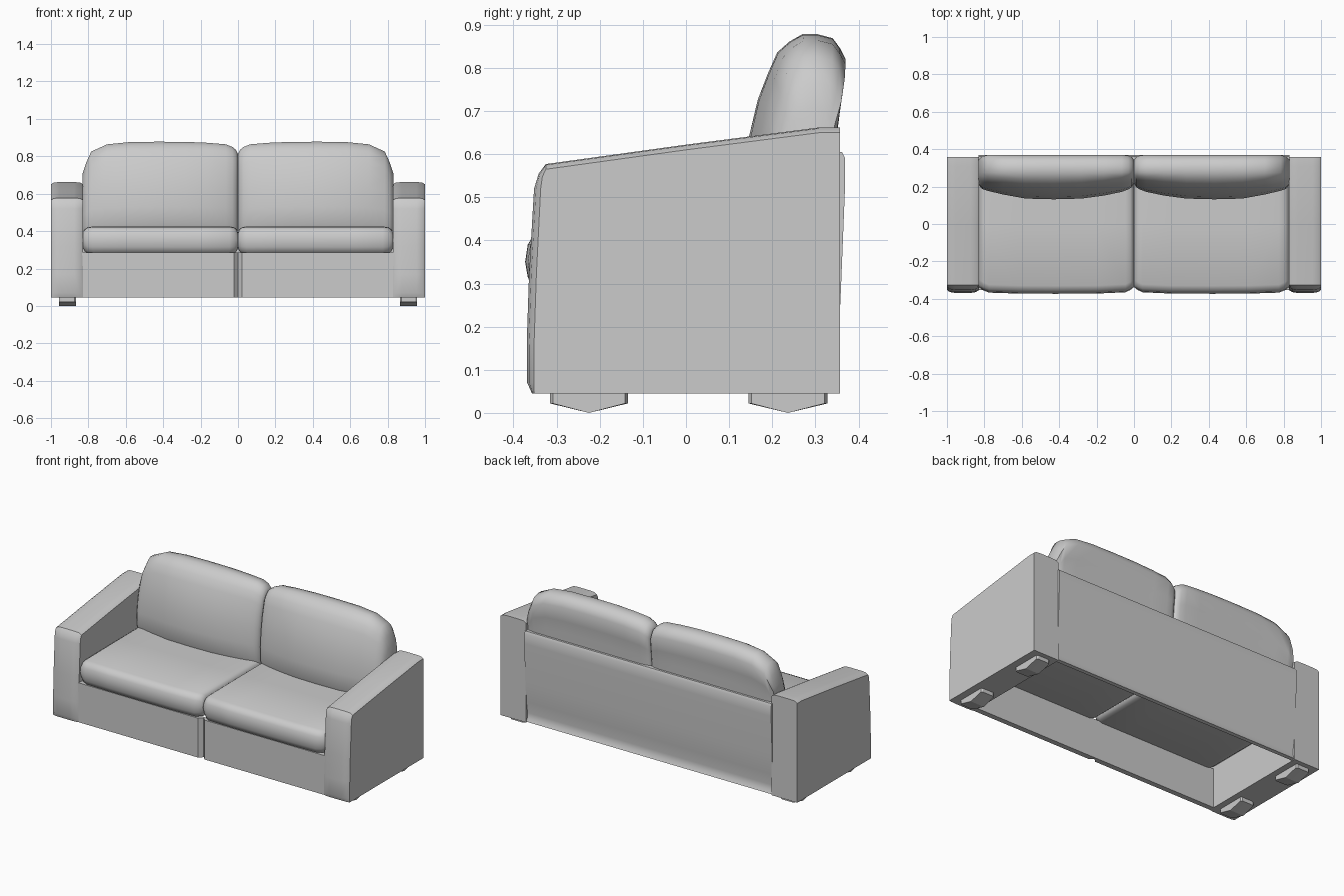
import bpy, bmesh


def loft(name, rings, angle=40, mirror_y=False):
    """Skin equal-length rings of points, cap both ends, mirror across x."""
    bm = bmesh.new()
    vs = [[bm.verts.new(p) for p in r] for r in rings]
    n = len(vs[0])
    for a, b in zip(vs, vs[1:]):
        for i in range(n):
            j = (i + 1) % n
            bm.faces.new((a[i], a[j], b[j], b[i]))
    bm.faces.new(vs[0])
    bm.faces.new(vs[-1][::-1])
    bmesh.ops.recalc_face_normals(bm, faces=bm.faces)
    me = bpy.data.meshes.new(name)
    bm.to_mesh(me)
    bm.free()
    ob = bpy.data.objects.new(name, me)
    bpy.context.collection.objects.link(ob)
    bpy.ops.object.select_all(action='DESELECT')
    ob.select_set(True)
    bpy.context.view_layer.objects.active = ob
    bpy.ops.object.shade_smooth_by_angle(angle=angle * 3.14159 / 180)
    m = ob.modifiers.new("Mirror", 'MIRROR')
    m.use_axis = (True, False, False)
    m.use_mirror_merge = False
    return ob


# Arms: sloped side profile with a padded front and top
def arm_ring(x, bulge, drop):
    return [(x, y - bulge * f, z - drop * g) for y, z, f, g in [
        (-0.352, 0.045, 0.3, 0), (-0.353, 0.07, 0.9, 0), (-0.352, 0.17, 1, 0),
        (-0.347, 0.32, 1, 0), (-0.337, 0.52, 0.9, 0), (-0.333, 0.555, 0.5, 0.6),
        (-0.325, 0.577, 0, 1), (0.0, 0.622, 0, 1), (0.31, 0.662, 0, 1),
        (0.357, 0.662, 0, 1), (0.357, 0.045, 0, 0)]]


loft("arm", [arm_ring(x, b, d) for x, b, d in [
    (0.828, 0, 0.012), (0.845, 0.012, 0.002), (0.875, 0.017, 0),
    (0.955, 0.017, 0), (0.985, 0.012, 0.002), (1.0, 0, 0.012)]])

# Front panels, pinched at the centre seam
loft("front_panel", [[(x, -0.352 + d, 0.045), (x, -0.352 + d, 0.285),
                      (x, -0.32, 0.285), (x, -0.32, 0.045)]
                     for x, d in [(0, 0.022), (0.008, 0.014), (0.022, 0), (0.835, 0)]])

# Back panel, tucked in near the floor
back = [(0.335, 0.605), (0.362, 0.605), (0.369, 0.59), (0.369, 0.53),
        (0.359, 0.28), (0.354, 0.17), (0.343, 0.10), (0.346, 0.07),
        (0.356, 0.05), (0.335, 0.047)]
loft("back_panel", [[(x, y, z) for y, z in back] for x in (0, 0.832)])

# Seat cushions
seat = [(-0.33, 0.278), (-0.355, 0.288), (-0.367, 0.315), (-0.373, 0.35),
        (-0.367, 0.39), (-0.355, 0.41), (-0.33, 0.422), (0.0, 0.425),
        (0.336, 0.425), (0.336, 0.278)]


def seat_ring(x, dy, dz):
    return [(x, y + (dy if y < -0.3 else 0),
             0.35 + (z - 0.35) * (1 - dz)) for y, z in seat]


loft("seat_cushion", [seat_ring(*s) for s in [
    (0.001, 0.035, 0.42), (0.007, 0.03, 0.2), (0.02, 0.02, 0.06), (0.045, 0.008, 0),
    (0.2, 0.001, 0), (0.42, 0, 0), (0.62, 0.001, 0), (0.775, 0.006, 0),
    (0.805, 0.018, 0.06), (0.82, 0.028, 0.2), (0.829, 0.035, 0.42)]], 50)

# Back cushions
rest = [(0.155, 0.40), (0.137, 0.44), (0.133, 0.53), (0.147, 0.64),
        (0.167, 0.725), (0.19, 0.785), (0.212, 0.835), (0.24, 0.86),
        (0.27, 0.877), (0.305, 0.877), (0.34, 0.868), (0.357, 0.845),
        (0.37, 0.82), (0.358, 0.73), (0.35, 0.66), (0.345, 0.40)]


def rest_ring(x, top, front, rear):
    k = (top - 0.40) / 0.477
    c = 0.285
    out = []
    for y, z in rest:
        s = (c - front) / (c - 0.133) if y < c else (rear - c) / (0.37 - c)
        out.append((x, c + (y - c) * s, 0.40 + (z - 0.40) * k))
    return out


loft("back_cushion", [rest_ring(*s) for s in [
    (0.001, 0.815, 0.215, 0.345), (0.012, 0.835, 0.197, 0.358),
    (0.03, 0.85, 0.185, 0.365), (0.065, 0.864, 0.172, 0.37),
    (0.16, 0.872, 0.152, 0.37), (0.28, 0.877, 0.136, 0.37),
    (0.43, 0.878, 0.132, 0.37), (0.58, 0.876, 0.136, 0.37),
    (0.70, 0.864, 0.158, 0.37), (0.785, 0.825, 0.178, 0.368),
    (0.812, 0.765, 0.188, 0.36), (0.832, 0.705, 0.21, 0.345)]], 50)

# Feet: shallow wedges under the arms
for label, y0, y1 in [("front_foot", -0.315, -0.135), ("rear_foot", 0.145, 0.328)]:
    ym = (y0 + y1) / 2
    prof = [(y0, 0.047), (y0, 0.022), (ym, 0.0), (y1, 0.022), (y1, 0.047)]
    loft(label, [[(x, ym + (y - ym) * s, z) for y, z in prof]
                 for x, s in [(0.866, 0.93), (0.875, 1), (0.945, 1), (0.956, 0.93)]], 25)
